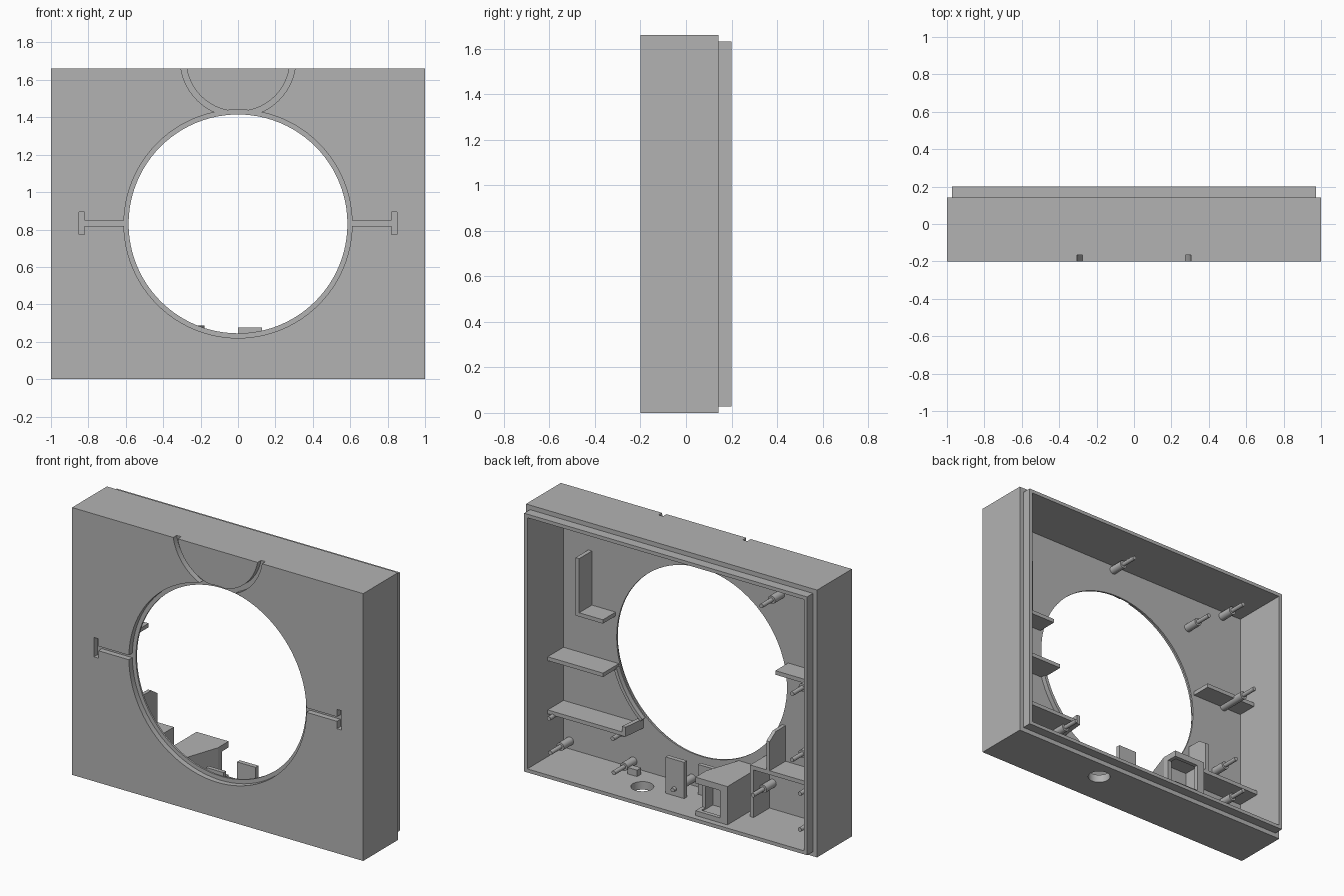
import bpy, bmesh, math
from mathutils import Vector

old = bpy.data.objects.get("Cube")
if old:
    bpy.data.objects.remove(old, do_unlink=True)

grey = bpy.data.materials.new("plain grey")
grey.use_nodes = True
GREY = (0.45, 0.45, 0.45, 1)
grey.diffuse_color = GREY
grey.node_tree.nodes["Principled BSDF"].inputs["Base Color"].default_value = GREY

WALL = 0.05          # side wall thickness
INNER = -0.155       # inner side of the front panel
HOLE_Z = 0.83
HOLE_R = 0.585


def loft(name, loops, closed=False):
    """Skin a row of equal loops, capping the ends or joining them."""
    bm = bmesh.new()
    rows = [[bm.verts.new(p) for p in loop] for loop in loops]
    pairs = list(zip(rows, rows[1:]))
    if closed:
        pairs.append((rows[-1], rows[0]))
    else:
        bm.faces.new(rows[0])
        bm.faces.new(rows[-1])
    for a, b in pairs:
        for i in range(len(a)):
            j = (i + 1) % len(a)
            bm.faces.new((a[i], a[j], b[j], b[i]))
    bmesh.ops.recalc_face_normals(bm, faces=bm.faces)
    me = bpy.data.meshes.new(name)
    bm.to_mesh(me)
    bm.free()
    me.materials.append(grey)
    ob = bpy.data.objects.new(name, me)
    bpy.context.collection.objects.link(ob)
    return ob


def rect(inset, y):
    x, lo, hi = 1 - inset, inset, 1.66 - inset
    return [(-x, y, lo), (x, y, lo), (x, y, hi), (-x, y, hi)]


def circle(x, y, z, r, n=96):
    return [(x + r * math.cos(math.tau * i / n), y, z + r * math.sin(math.tau * i / n))
            for i in range(n)]


def box(name, x0, x1, y0, y1, z0, z1):
    loops = [[(x0, y, z0), (x1, y, z0), (x1, y, z1), (x0, y, z1)] for y in (y0, y1)]
    return loft(name, loops)


def prism(name, plan, z0, z1):
    return loft(name, [[(x, y, z) for x, y in plan] for z in (z0, z1)])


def cut(ob, cutters):
    """Subtract the cutters, bake the result and drop them."""
    for c in cutters:
        c.hide_render = True
        mod = ob.modifiers.new("cut", 'BOOLEAN')
        mod.operation, mod.solver, mod.object = 'DIFFERENCE', 'EXACT', c
    dg = bpy.context.evaluated_depsgraph_get()
    me = bpy.data.meshes.new_from_object(ob.evaluated_get(dg))
    ob.modifiers.clear()
    ob.data = me
    for c in cutters:
        bpy.data.objects.remove(c, do_unlink=True)


def smooth(ob):
    bpy.ops.object.select_all(action='DESELECT')
    ob.select_set(True)
    bpy.context.view_layer.objects.active = ob
    bpy.ops.object.shade_smooth_by_angle(angle=math.radians(30))


# Housing: open tray with a stepped lip around the back
housing = loft("housing", [rect(0, -0.2), rect(0, 0.142), rect(0.028, 0.142),
                           rect(0.028, 0.2), rect(WALL, 0.2), rect(WALL, INNER)])

# Round window, front grooves and floor hole
FRONT, DEEP = -0.3, -0.166
cutters = [
    loft("window_rebate", [circle(0, y, HOLE_Z, 0.61) for y in (FRONT, DEEP)]),
    loft("window_hole", [circle(0, y, HOLE_Z, HOLE_R) for y in (FRONT, 0)]),
    loft("top_arc_groove", [circle(0, y, 1.71, r) for y, r in
                            ((FRONT, 0.309), (DEEP, 0.309), (DEEP, 0.279), (FRONT, 0.279))],
         closed=True),
    loft("floor_hole", [[(x, y + 0.02, z) for x, z, y in circle(0.286, h, 0, 0.065, 32)]
                        and [(p[0], p[2] + 0.02, h) for p in circle(0.286, 0, 0, 0.065, 32)]
                        for h in (-0.1, 0.1)]),
]
for s in (-1, 1):
    a, b, c = sorted((s * 0.59, s * 0.83)), sorted((s * 0.82, s * 0.85)), 0.833
    cutters.append(box("side_groove", *a, FRONT, DEEP, c - 0.014, c + 0.014))
    cutters.append(box("side_groove_end", *b, FRONT, DEEP, c - 0.06, c + 0.06))
cut(housing, cutters)
smooth(housing)

# Shelves and ribs standing on the inside of the front panel
Y0 = INNER - 0.005
IN = 0.955
T = 0.024
box("upper_left_upright", 0.755, 0.78, Y0, -0.03, 0.96, 1.32)
box("upper_left_shelf", 0.592, 0.76, Y0, -0.03, 0.96, 0.984)
box("middle_left_shelf", 0.57, IN, Y0, 0, 0.646, 0.67)
box("lower_left_shelf", 0.42, IN, Y0, 0, 0.316, 0.34)
prism("lower_left_shelf_end", [(0.40, Y0), (0.425, Y0), (0.44, 0), (0.415, 0)], 0.316, 0.375)
box("right_shelf", -IN, -0.593, Y0, -0.03, 0.96, 0.985)
box("lower_right_shelf", -IN, -0.44, Y0, 0, 0.345, 0.37)
box("lower_right_wall", -0.465, -0.44, Y0, 0, 0.04, 0.35)
box("floor_plate", 0, 0.128, -0.01, 0.018, 0.04, 0.275)
box("small_floor_plate", -0.15, -0.03, -0.1, -0.075, 0.04, 0.235)
box("small_floor_block", 0.385, 0.45, -0.11, -0.07, 0.04, 0.09)

# Curved rib beside the window between the left shelves
arc = [math.radians(-a) for a in range(17, 50, 4)]
outline = [(r * math.cos(a), HOLE_Z + r * math.sin(a))
           for r, row in ((0.592, arc), (0.612, arc[::-1])) for a in row]
smooth(loft("curved_rib", [[(x, y, z) for x, z in outline] for y in (Y0, -0.125)]))

# Sloped gusset on the lower right shelf
side = [(Y0, 0.36), (0, 0.36), (0, 0.55), (-0.06, 0.59), (Y0, 0.592)]
loft("gusset", [[(x, y, z) for y, z in side] for x in (-0.575, -0.553)])

# Hollow holder with a cut corner, open to the back
holder = prism("holder", [(-0.18, 0.165), (-0.18, 0.06), (-0.255, Y0), (-0.40, Y0),
                          (-0.40, 0.165)], 0.04, 0.288)
cut(holder, [box("holder_cavity", -0.375, -0.205, 0.03, 0.14, 0.07, 0.262),
             box("holder_opening", -0.35, -0.15, 0.1, 0.3, 0.08, 0.25)])

# Stepped pegs
pegs = [(-0.545, 1.40), (-0.81, 1.576), (0.03, 1.58), (-0.82, 0.963), (-0.755, 0.5),
        (-0.487, 0.21), (-0.81, 0.305), (-0.81, 0.082), (0.065, 0.094), (0.47, 0.092),
        (0.906, 0.1), (0.477, 0.302), (0.915, 0.31)]
for x, z in pegs:
    tip = 0.13 if z == 0.963 else 0.04
    mid = tip - 0.1
    steps = ((Y0, 0.025), (mid, 0.025), (mid, 0.013), (tip, 0.013))
    smooth(loft("peg", [circle(x, y, z, r, 20) for y, r in steps]))
